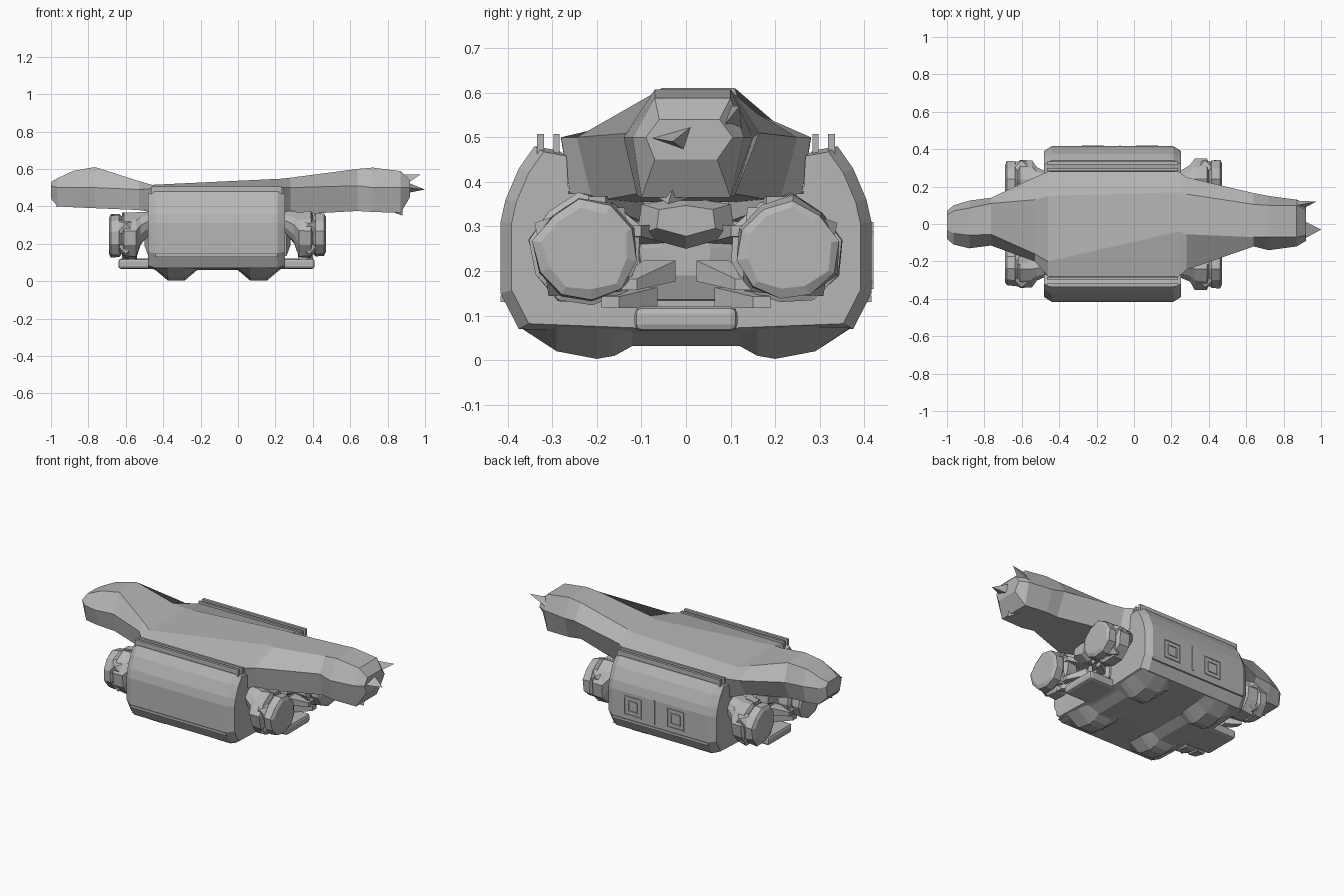
import bpy, bmesh, math, random
from mathutils import Vector

random.seed(4)
if "Cube" in bpy.data.objects:
    bpy.data.objects.remove(bpy.data.objects["Cube"])

grey = bpy.data.materials.new("hull grey")
grey.use_nodes = True
grey.diffuse_color = (0.47, 0.47, 0.47, 1)
grey.node_tree.nodes["Principled BSDF"].inputs["Base Color"].default_value = grey.diffuse_color
corners = ((-1, -1), (1, -1), (1, 1), (-1, 1))


def finish(name, bm):
    bmesh.ops.recalc_face_normals(bm, faces=bm.faces[:])
    mesh = bpy.data.meshes.new(name)
    bm.to_mesh(mesh)
    bm.free()
    mesh.materials.append(grey)
    obj = bpy.data.objects.new(name, mesh)
    bpy.context.collection.objects.link(obj)
    return obj


def loft(name, rings):
    """Skin a row of equal-length point rings and cap both ends."""
    bm = bmesh.new()
    rows = [[bm.verts.new(p) for p in ring] for ring in rings]
    for a, b in zip(rows, rows[1:]):
        for i in range(len(a)):
            j = (i + 1) % len(a)
            bm.faces.new((a[i], a[j], b[j], b[i]))
    bm.faces.new(rows[0])
    bm.faces.new(rows[-1])
    return finish(name, bm)


def box(name, low, high, bevel=0.0):
    (x0, y0, z0), (x1, y1, z1) = low, high
    obj = loft(name, [[(x, y0, z0), (x, y1, z0), (x, y1, z1), (x, y0, z1)] for x in (x0, x1)])
    if bevel:
        mod = obj.modifiers.new("bevel", "BEVEL")
        mod.width, mod.segments = bevel, 2


def spike(name, base, tip):
    bm = bmesh.new()
    verts = [bm.verts.new(p) for p in base]
    top = bm.verts.new(tip)
    bm.faces.new(verts)
    for i in range(len(verts)):
        bm.faces.new((verts[i - 1], verts[i], top))
    finish(name, bm)


# Main hull: side profile swept along x, with pulled-in ends
half = [(0.28, 0.38), (0.285, 0.47), (0.34, 0.48), (0.375, 0.43), (0.405, 0.36),
        (0.416, 0.31), (0.416, 0.15), (0.375, 0.07), (0.12, 0.06)]
profile = half + [(-y, z) for y, z in reversed(half)]
loft("main_hull", [[(x, y * s, 0.27 + (z - 0.27) * s) for y, z in profile]
                   for x, s in ((-0.48, 0.94), (-0.44, 1), (0.21, 1), (0.25, 0.94))])

# Upper shell: x, right and left edge y, right and left roof inset, roof z, edge z, keel half width, keel z
shell = [
    (-1.00, -0.08, 0.07, 0.05, 0.02, 0.53, 0.51, 0.06, 0.44),
    (-0.965, -0.11, 0.10, 0.06, 0.03, 0.55, 0.50, 0.09, 0.40),
    (-0.88, -0.13, 0.125, 0.07, 0.04, 0.59, 0.50, 0.10, 0.395),
    (-0.765, -0.115, 0.14, 0.06, 0.03, 0.61, 0.50, 0.10, 0.39),
    (-0.53, -0.20, 0.25, 0.04, 0.12, 0.535, 0.49, 0.18, 0.38),
    (-0.46, -0.28, 0.28, 0.08, 0.13, 0.515, 0.495, 0.26, 0.37),
    (0.24, -0.28, 0.28, 0.24, 0.11, 0.548, 0.50, 0.26, 0.37),
    (0.28, -0.245, 0.25, 0.19, 0.09, 0.553, 0.50, 0.21, 0.355),
    (0.64, -0.12, 0.165, 0.05, 0.06, 0.60, 0.51, 0.10, 0.375),
    (0.72, -0.14, 0.15, 0.07, 0.05, 0.607, 0.50, 0.11, 0.37),
    (0.87, -0.12, 0.13, 0.05, 0.03, 0.588, 0.50, 0.10, 0.365),
    (0.92, -0.09, 0.105, 0.03, 0.03, 0.54, 0.50, 0.07, 0.45),
]
loft("upper_shell", [[(x, r + ir, zt), (x, l - il, zt), (x, l, zm), (x, k, zb), (x, -k, zb), (x, r, zm)]
                     for x, r, l, ir, il, zt, zm, k, zb in shell])

# Jagged points on the tail and nose
spike("tail_upper_spike", [(0.86, 0.125, 0.52), (0.87, 0.1, 0.57), (0.9, 0.08, 0.52)], (0.975, 0.12, 0.57))
spike("tail_lower_spike", [(0.9, -0.085, 0.5), (0.9, 0.02, 0.53), (0.9, 0.0, 0.47)], (1.0, -0.03, 0.49))
spike("tail_keel_spike", [(0.8, -0.1, 0.39), (0.88, -0.02, 0.42), (0.8, 0.06, 0.38)], (0.88, -0.04, 0.35))
spike("nose_keel_spike", [(-0.9, -0.08, 0.42), (-0.98, 0, 0.48), (-0.9, 0.08, 0.42)], (-0.97, -0.03, 0.395))

# Belly plate running under both ends
box("belly_plate", (-0.64, -0.115, 0.065), (0.41, 0.115, 0.12), 0.015)

# Cross skids below the hull, deepest under each side
skid = [(0.37, 0.072), (0.29, 0.02), (0.2, 0.003), (0.16, 0.01), (0.12, 0.032)]
skid_path = [(-y, z) for y, z in skid] + skid[::-1]
for word, x in (("nose", -0.33), ("tail", 0.11)):
    loft(word + "_skid", [[(x - 0.13, y, 0.075), (x - 0.045, y, z), (x + 0.045, y, z), (x + 0.13, y, 0.075)]
                          for y, z in skid_path])


def pod(name, x, side, y, direction):
    """Faceted engine drum with a rough rim; direction points outwards."""
    stations = [(-0.02, 0.05, 0.08), (0.05, 0.085, 0.04), (0.075, 0.122, 0.0), (0.14, 0.125, 0.0),
                (0.15, 0.10, 0.0), (0.165, 0.116, 0.0), (0.21, 0.112, 0.0), (0.22, 0.095, 0.0)]
    rough = [random.uniform(0.92, 1.06) for _ in range(10)]
    rings = []
    for step, radius, lift in stations:
        ring = []
        for i, r in enumerate(rough):
            a = math.tau * (i + 0.3) / len(rough)
            r *= radius * random.uniform(0.95, 1.05)
            ring.append((x + direction * step, side * (y + r * math.cos(a)), 0.245 + lift + r * math.sin(a)))
        rings.append(ring)
    loft(name, rings)


for end, x, direction in (("nose", -0.47, -1), ("tail", 0.25, 1)):
    # Core block between the pods, and the faceted bridge above it
    core = [(0.1, 0.13), (0.11, 0.25), (0.08, 0.36), (-0.08, 0.36), (-0.11, 0.25), (-0.1, 0.13)]
    loft(end + "_core", [[(x + direction * d, y * s, 0.25 + (z - 0.25) * s) for y, z in core]
                         for d, s in ((-0.02, 1), (0.01, 0.95), (0.03, 0.5))])
    bridge = [(0.11, 0.28), (0.1, 0.35), (0.0, 0.365), (-0.1, 0.35), (-0.11, 0.28), (0.0, 0.25)]
    loft(end + "_bridge", [[(x + direction * d, y * s, 0.32 + (z - 0.32) * s) for y, z in bridge]
                           for d, s in ((-0.02, 1), (0.08, 1), (0.13, 0.6))])
    for side, word in ((-1, "right"), (1, "left")):
        pod(f"{end}_{word}_engine", x, side, 0.225, direction)
        # Struts: the upper ones reach the hull, the lower ones hang on the pod
        for k, (start, z0, y0, z1, y1) in enumerate(((-0.02, 0.33, 0.12, 0.355, 0.2), (0.07, 0.2, 0.06, 0.17, 0.13),
                                                     (-0.02, 0.28, 0.06, 0.29, 0.12), (0.07, 0.14, 0.1, 0.13, 0.17))):
            a = Vector((x + direction * start, side * y0, z0))
            b = Vector((x + direction * 0.15, side * y1, z1))
            loft(f"{end}_{word}_strut_{k}", [[p + Vector((0, u * 0.028, v * 0.018)) * s for u, v in corners]
                                            for p, s in ((a, 1.3), (b, 0.7))])
        # Wedge fins standing on the pod rim
        for k, a in enumerate((0.5, 2.3, 3.9, 5.4)):
            out = Vector((0, side * math.cos(a), math.sin(a)))
            mid = Vector((x + direction * 0.13, side * 0.225, 0.245)) + out * 0.095
            cross = Vector((0, -out.z, out.y)) * 0.04
            ax = Vector((0.05, 0, 0))
            spike(f"{end}_{word}_fin_{k}", [mid + ax * u + cross * v for u, v in corners], mid + out * 0.036)

for side, word in ((-1, "right"), (1, "left")):
    # Roof rails
    for k, (y0, y1) in enumerate(((0.284, 0.297), (0.318, 0.334))):
        a, b = sorted((side * y0, side * y1))
        box(f"{word}_rail_{k}", (-0.465, a, 0.46), (0.235, b, 0.507))
    # Sill strip along the lower side
    a, b = sorted((side * 0.4, side * 0.416))
    box(f"{word}_sill", (-0.44, a, 0.13), (0.21, b, 0.145))

# Framed hatches and centre seam on the back side
for k, x in enumerate((-0.22, 0.07)):
    for r, name in ((0.055, "frame"), (0.03, "panel")):
        for n, (u, v) in enumerate(((0, 1), (0, -1), (1, 0), (-1, 0))):
            w, h = (0.004, r) if u else (r, 0.004)
            cx, cz = x + u * r, 0.23 + v * r
            box(f"hatch_{name}_{k}_{n}", (cx - w, 0.412, cz - h), (cx + w, 0.421, cz + h))
box("hatch_seam", (-0.08, 0.412, 0.16), (-0.07, 0.421, 0.31))
